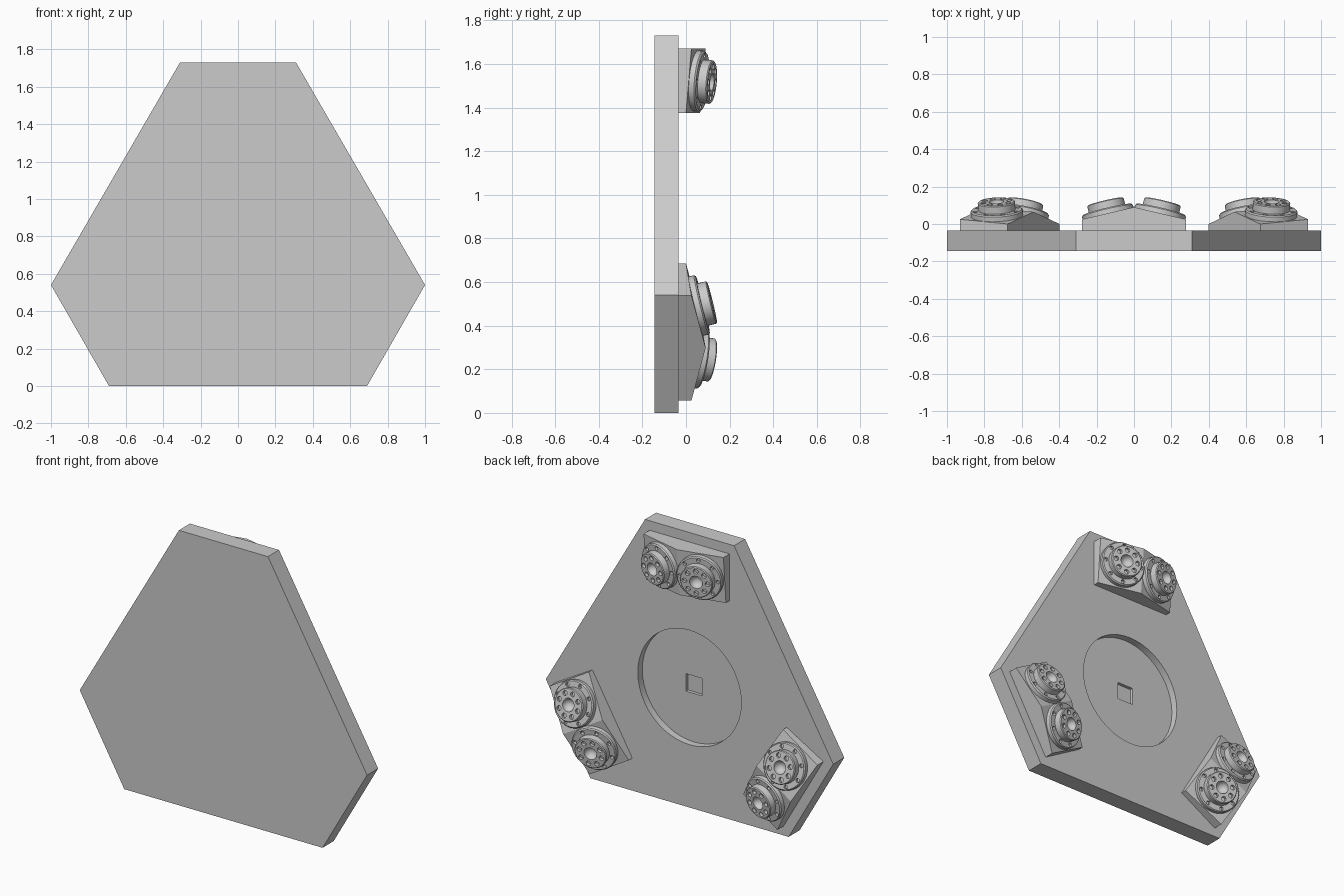
import bpy, bmesh, math
from mathutils import Matrix, Vector

cube = bpy.data.objects.get("Cube")
if cube:
    bpy.data.objects.remove(cube, do_unlink=True)

grey = bpy.data.materials.new("plain_grey")
grey.use_nodes = True
GREY = (0.6, 0.6, 0.6, 1)
grey.diffuse_color = GREY
grey.node_tree.nodes["Principled BSDF"].inputs["Base Color"].default_value = GREY

MID = 0.755                  # height of the plate's centre
BACK = -0.035                # back surface of the plate
TURN_TO_BACK = Matrix.Rotation(math.radians(-90), 4, 'X')


def add_object(name, bm):
    bmesh.ops.recalc_face_normals(bm, faces=bm.faces)
    mesh = bpy.data.meshes.new(name)
    bm.to_mesh(mesh)
    bm.free()
    mesh.materials.append(grey)
    obj = bpy.data.objects.new(name, mesh)
    bpy.context.collection.objects.link(obj)
    return obj


def activate(obj):
    bpy.ops.object.select_all(action='DESELECT')
    obj.select_set(True)
    bpy.context.view_layer.objects.active = obj


def cut(obj, bm):
    cutter = add_object("cutter", bm)
    cutter.hide_render = True
    mod = obj.modifiers.new("cut", 'BOOLEAN')
    mod.operation = 'DIFFERENCE'
    mod.solver = 'EXACT'
    mod.object = cutter
    activate(obj)
    bpy.ops.object.modifier_apply(modifier=mod.name)
    bpy.data.objects.remove(cutter, do_unlink=True)


def smooth(obj):
    activate(obj)
    bpy.ops.object.shade_smooth_by_angle(angle=math.radians(30))


def prism(points, y0, y1):
    """Extrude an (x, z) outline along y."""
    bm = bmesh.new()
    face = bm.faces.new([bm.verts.new((x, y0, z)) for x, z in points])
    new = bmesh.ops.extrude_face_region(bm, geom=[face])["geom"]
    bmesh.ops.translate(bm, vec=(0, y1 - y0, 0),
                        verts=[v for v in new if isinstance(v, bmesh.types.BMVert)])
    return bm


def cylinder(bm, radius, depth, matrix, sides=16):
    bmesh.ops.create_cone(bm, cap_ends=True, segments=sides, radius1=radius,
                          radius2=radius, depth=depth, matrix=matrix)


def lathe(profile, sides):
    """Spin an (r, z) profile about z."""
    bm = bmesh.new()
    verts = [bm.verts.new((r, 0, z)) for r, z in profile]
    edges = [bm.edges.new(pair) for pair in zip(verts, verts[1:])]
    bmesh.ops.spin(bm, geom=verts + edges, cent=(0, 0, 0), axis=(0, 0, 1),
                   angle=math.tau, steps=sides)
    bmesh.ops.remove_doubles(bm, verts=bm.verts, dist=0.0005)
    return bm


# Six-sided plate with a round recess and a small square socket at its back
half = [(0.31, 1.73), (1, 0.54), (0.69, 0)]
outline = half + [(-x, z) for x, z in reversed(half)]
plate = add_object("base_plate", prism(outline, -0.145, BACK))
recess = bmesh.new()
cylinder(recess, 0.36, 0.09, Matrix.Translation((0, BACK, MID)) @ TURN_TO_BACK, 48)
cut(plate, recess)
s = 0.055
socket = prism([(-s, MID - s), (s, MID - s), (s, MID + s), (-s, MID + s)], -0.1, -0.04)
cut(plate, socket)
smooth(plate)

# Mounting block with a shallow pitched top, leaning towards the centre
RADIUS, HALF_W, HALF_H = 0.7675, 0.278, 0.1475
RIDGE, PITCH, LEAN = 0.0775, 0.234, 0.085


def roof(u, v):
    return RIDGE - PITCH * abs(u) + LEAN * v


bm = prism([(-HALF_W, 0), (0, 0), (HALF_W, 0), (HALF_W, 1), (0, 1), (-HALF_W, 1)],
           BACK - 0.005, 1)
for v in bm.verts:
    across = HALF_H if v.co.z > 0.5 else -HALF_H
    if v.co.y > 0.5:
        v.co.y = roof(v.co.x, across)
    v.co.z = RADIUS + across
# split the pitched top along its ridge
ridge = [v for v in bm.verts if abs(v.co.x) < 0.001 and v.co.y > 0]
bmesh.ops.connect_verts(bm, verts=ridge)
block = add_object("mounting_block", bm)

# Two-tier round nozzle with bolt holes and a rounded bowl
nozzle = add_object("nozzle", lathe(
    [(0, -0.01), (0.14, -0.01), (0.14, 0.025), (0.134, 0.032), (0.1, 0.032),
     (0.1, 0.071), (0.095, 0.076), (0, 0.076)], 40))
holes = bmesh.new()
for ring, size, top in [(0.118, 0.012, 0.032), (0.071, 0.015, 0.076)]:
    for i in range(8):
        a = math.tau * i / 8
        spot = Matrix.Translation((ring * math.cos(a), ring * math.sin(a), top))
        cylinder(holes, size, 0.036, spot, 12)
bmesh.ops.create_uvsphere(holes, u_segments=24, v_segments=12, radius=0.04,
                          matrix=Matrix.Translation((0, 0, 0.076)))
cut(nozzle, holes)
smooth(nozzle)

# Place a block with its nozzle pair at each of the three corners
for i, corner in enumerate(["top", "left", "right"]):
    place = Matrix.Translation((0, 0, MID)) @ Matrix.Rotation(math.tau * i / 3, 4, 'Y')
    mount = block if i == 0 else block.copy()
    if i:
        bpy.context.collection.objects.link(mount)
    mount.name = corner + "_mounting_block"
    mount.matrix_world = place
    for side in (-1, 1):
        first = i == 0 and side == -1
        part = nozzle if first else nozzle.copy()
        if not first:
            bpy.context.collection.objects.link(part)
        part.name = corner + ("_nozzle_a" if side < 0 else "_nozzle_b")
        u = 0.136 * side
        axis = Vector((PITCH * side, 1, -LEAN))
        part.matrix_world = (place @ Matrix.Translation((u, roof(u, 0), RADIUS))
                             @ axis.to_track_quat('Z', 'Y').to_matrix().to_4x4())
